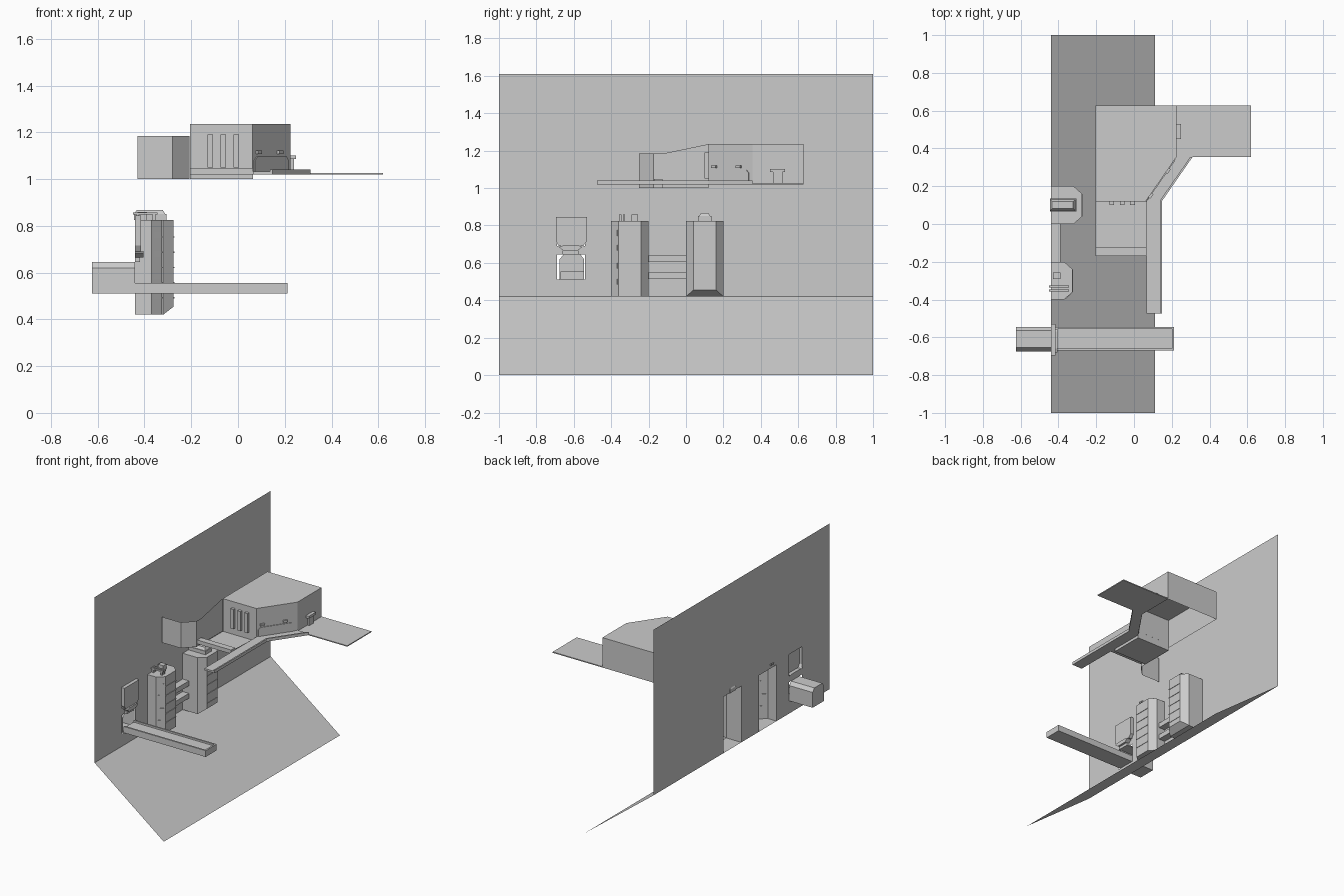
import bpy, math
from mathutils import Matrix, Vector


def mesh(name, verts, faces):
    me = bpy.data.meshes.new(name)
    me.from_pydata([tuple(v) for v in verts], [], faces)
    me.update()
    ob = bpy.data.objects.new(name, me)
    bpy.context.collection.objects.link(ob)
    return ob


def box(name, x0, x1, y0, y1, z0, z1, inset=0.0):
    # box with optionally inset top
    v = [(x0, y0, z0), (x1, y0, z0), (x1, y1, z0), (x0, y1, z0)]
    i = inset
    v += [(x0 + i, y0 + i, z1), (x1 - i, y0 + i, z1), (x1 - i, y1 - i, z1), (x0 + i, y1 - i, z1)]
    return mesh(name, v, [(3, 2, 1, 0), (4, 5, 6, 7), (0, 1, 5, 4),
                          (1, 2, 6, 5), (2, 3, 7, 6), (3, 0, 4, 7)])


def prism(name, pts, a, b, axis='z', low=True, high=True, closed=True):
    # profile (counter-clockwise) extruded along z (xy points) or x (yz points)
    put = (lambda p, h: (p[0], p[1], h)) if axis == 'z' else (lambda p, h: (h, p[0], p[1]))
    n = len(pts)
    v = [put(p, a) for p in pts] + [put(p, b) for p in pts]
    f = [(i, (i + 1) % n, (i + 1) % n + n, i + n) for i in range(n if closed else n - 1)]
    if low:
        f.append(tuple(range(n))[::-1])
    if high:
        f.append(tuple(range(n, 2 * n)))
    return mesh(name, v, f)


WX = -0.44

# back wall, left open behind the hollow towers, hatch and chute
rects = [(-1, -.69, .42, 1.61), (-.69, -.54, .42, .51), (-.69, -.54, .645, .69),
         (-.69, -.54, .845, 1.61), (-.54, -.4, .42, 1.61), (-.4, -.2, .825, 1.61),
         (-.2, 0, .42, 1.61), (0, .2, .825, 1.61), (.2, 1, .42, 1.61)]
v, f = [], []
for y0, y1, z0, z1 in rects:
    k = len(v)
    v += [(WX, y0, z0), (WX, y1, z0), (WX, y1, z1), (WX, y0, z1)]
    f.append((k, k + 1, k + 2, k + 3))
mesh("back_wall", v, f)

# sloping ground
mesh("slope", [(WX, -1, .42), (.11, -1, 0), (.11, 1, 0), (WX, 1, .42)], [(0, 1, 2, 3)])


# two chamfered towers with open backs
def tower(name, y0, y1, xm, xf, cut):
    c = .04
    p = [(WX, y0), (xm, y0), (xf, y0 + c), (xf, y1 - c), (xm, y1), (WX, y1)]
    n = len(p)
    v = [(x, y, .42 + (cut if x == xf else 0)) for x, y in p] + [(x, y, .825) for x, y in p]
    f = [(i, i + 1, i + 1 + n, i + n) for i in range(n - 1)]
    f += [(5, 4, 1, 0), (4, 3, 2, 1), tuple(range(n, 2 * n))]
    mesh(name, v, f)
    # thin ribs up the face
    for i in range(5):
        z = .49 + i * .065
        box(name + "_rib", xf - .002, xf + .003, y0 + c, y1 - c, z, z + .005)


tower("tower_right", 0, .2, -.32, -.275, .035)
tower("tower_left", -.4, -.2, -.37, -.325, 0)

# small plates on the corner of the left tower
for z in (.49, .575, .67, .75):
    ob = box("corner_plate", -.02, .02, -.003, .003, -.015, .015)
    ob.matrix_world = Matrix.Translation((-.3475, -.38, z + .01)) @ Matrix.Rotation(math.radians(41), 4, 'Z')

# shelves between towers
for z in (.515, .605):
    box("shelf", WX, -.39, -.2, 0, z, z + .035)

# fittings on the tower tops
box("top_base", -.445, -.305, .065, .135, .825, .85)
box("top_cap", -.445, -.31, .07, .13, .85, .868, .012)
box("top_block", -.43, -.39, -.292, -.256, .825, .86)
for y in (-.357, -.336):
    box("handle_bar", -.45, -.345, y, y + .011, .848, .858)
    for x in (-.435, -.365):
        box("handle_post", x, x + .012, y, y + .011, .825, .85)

# wall hatch, neck and lower collar
prism("hatch", [(-.68, .69), (-.55, .69), (-.53, .715), (-.53, .845), (-.695, .845), (-.695, .715)],
      WX, -.415, 'x', low=False)
prism("neck", [(-.655, .665), (-.58, .665), (-.555, .685), (-.57, .692), (-.66, .692), (-.68, .685)],
      WX, -.405, 'x')
prism("collar", [(-.66, .645), (-.575, .645), (-.575, .665), (-.66, .665)], WX, -.42, 'x')

# chute behind wall
prism("chute", [(-.675, .51), (-.545, .51), (-.545, .62), (-.565, .645), (-.655, .645), (-.675, .62)],
      -.625, WX, 'x', high=False)

# conveyor tray
prism("conveyor", [(-.67, .51), (-.545, .51), (-.545, .555), (-.557, .555), (-.557, .543),
                   (-.658, .543), (-.658, .555), (-.67, .555)], WX, .212, 'x')
box("conveyor_end", .2, .212, -.66, -.555, .54, .555)

# upper building, open underneath
prism("building", [(-.205, .12), (.062, .12), (.225, .355), (.225, .628), (-.205, .628)],
      1.02, 1.235, low=False)
for x in (-.13, -.075, -.02):
    box("window_bar", x, x + .024, .1, .121, 1.05, 1.19)

# side screen wrapping toward the back wall
mesh("side_screen",
     [(-.43, -.25, 1), (-.28, -.25, 1), (-.207, -.175, 1), (-.207, .12, 1),
      (-.43, -.25, 1.185), (-.28, -.25, 1.185), (-.207, -.175, 1.185), (-.207, -.12, 1.185),
      (-.207, .12, 1.235)],
     [(0, 1, 5, 4), (1, 2, 6, 5), (2, 3, 8, 7, 6)])

# sunken terrace with step
mesh("terrace",
     [(-.205, -.125, 1), (.065, -.125, 1), (.065, .12, 1), (-.205, .12, 1),
      (-.205, -.125, 1.04), (.065, -.125, 1.04), (.065, .12, 1.03), (-.205, .12, 1.03)],
     [(0, 1, 2, 3), (0, 1, 5, 4), (1, 2, 6, 5), (2, 3, 7, 6)])
box("terrace_step", -.205, .065, -.17, -.125, 1.02, 1.048)

# walkway and its rim
prism("walkway", [(.065, -.475), (.147, -.475), (.147, .12), (.31, .355), (.225, .355), (.065, .12)],
      1.02, 1.033)
prism("walkway_rim", [(.137, -.475), (.147, -.475), (.147, .12), (.31, .355), (.298, .355), (.137, .124)],
      1.033, 1.041)
box("platform", .225, .62, .355, .628, 1.02, 1.027)

# doorway and lamps on the angled wall
a, b = Vector((.062, .12, 0)), Vector((.225, .355, 0))
d = (b - a).normalized()
nrm = Vector((d.y, -d.x, 0))


def on_wall(name, pts, depth):
    v = [a + d * s + nrm * h + Vector((0, 0, z)) for h in (-.001, depth) for s, z in pts]
    n = len(pts)
    mesh(name, v, [(i, (i + 1) % n, (i + 1) % n + n, i + n) for i in range(n)]
         + [tuple(range(n, 2 * n))])


on_wall("door", [(.012, 1.033), (.265, 1.033), (.265, 1.08), (.25, 1.096), (.03, 1.096), (.012, 1.08)], .005)
for s in (.025, .185):
    on_wall("lamp", [(s, 1.108), (s + .03, 1.108), (s + .03, 1.122), (s, 1.122)], .012)

# side outlet on the outer wall
box("outlet_post", .225, .24, .465, .515, 1.027, 1.085)
box("outlet_head", .225, .248, .45, .53, 1.085, 1.102)
